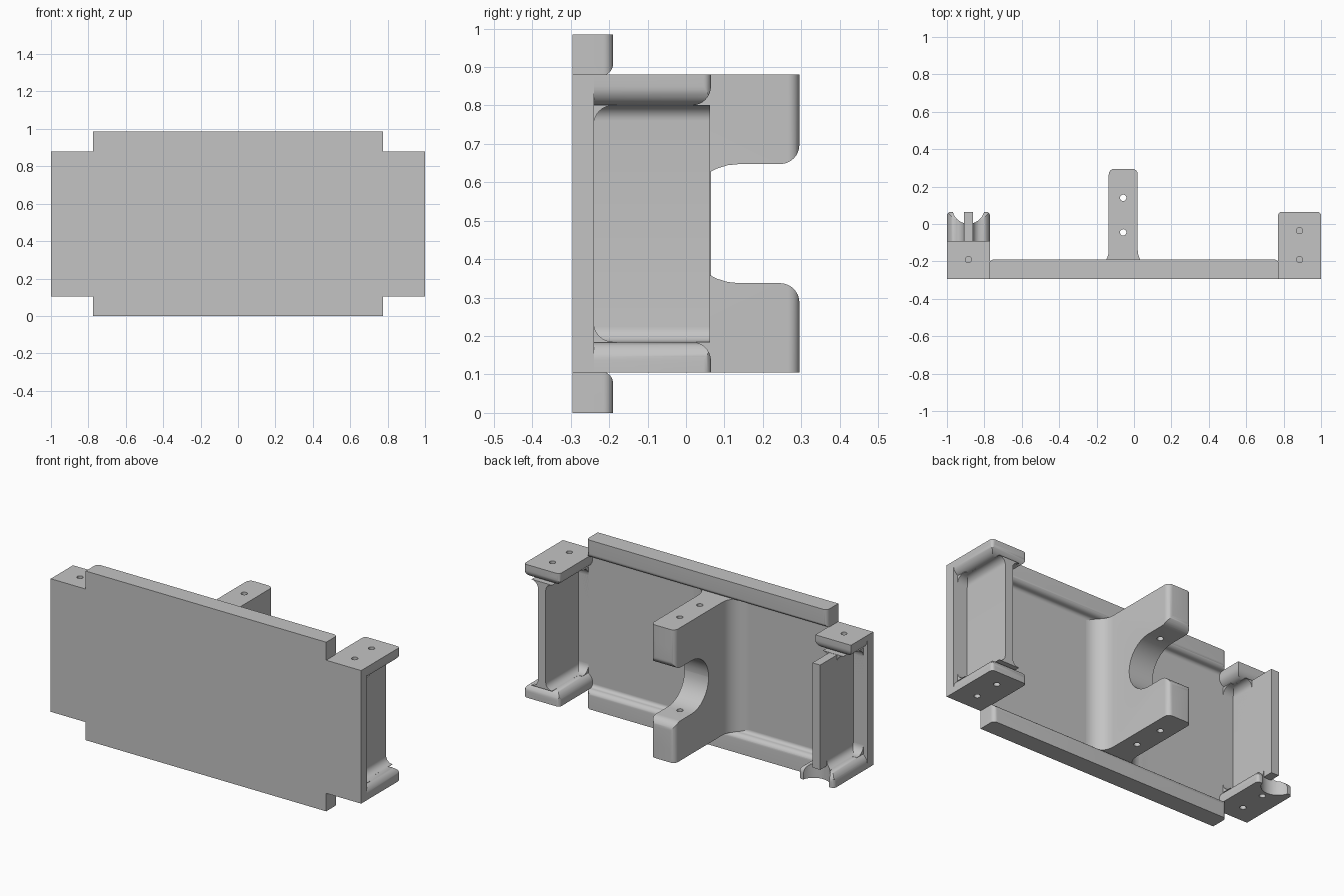
import bpy, bmesh, math
from mathutils import Vector

if "Cube" in bpy.data.objects:
    bpy.data.objects.remove(bpy.data.objects["Cube"])

MID = 0.4925          # mid height, the part is symmetric about it
FRONT, SKIN = -0.295, -0.24
END_X, CX = 0.775, 0.885

grey = bpy.data.materials.new("plain grey")
grey.use_nodes = True
grey.diffuse_color = (0.55, 0.55, 0.55, 1)
grey.node_tree.nodes["Principled BSDF"].inputs["Base Color"].default_value = (0.55, 0.55, 0.55, 1)


def rounded(corners, steps=8):
    """Outline from right-angled corners (u, v) or (u, v, radius)."""
    out = []
    for i, c in enumerate(corners):
        p = Vector(c[:2])
        if len(c) < 3:
            out.append(p)
            continue
        back = (Vector(corners[i - 1][:2]) - p).normalized()
        ahead = (Vector(corners[(i + 1) % len(corners)][:2]) - p).normalized()
        r = c[2]
        centre = p + r * (back + ahead)
        for k in range(steps + 1):
            a = math.pi / 2 * k / steps
            out.append(centre - r * (math.cos(a) * ahead + math.sin(a) * back))
    return out


def prism(name, axis, corners, lo, hi):
    """Extrude an outline along one axis."""
    place = {"x": lambda u, v, w: (w, u, v),
             "y": lambda u, v, w: (u, w, v),
             "z": lambda u, v, w: (u, v, w)}[axis]
    pts = rounded(corners)
    bm = bmesh.new()
    a = [bm.verts.new(place(p.x, p.y, lo)) for p in pts]
    b = [bm.verts.new(place(p.x, p.y, hi)) for p in pts]
    bm.faces.new(a)
    bm.faces.new(b)
    n = len(pts)
    for i in range(n):
        j = (i + 1) % n
        bm.faces.new((a[i], a[j], b[j], b[i]))
    bmesh.ops.recalc_face_normals(bm, faces=bm.faces)
    mesh = bpy.data.meshes.new(name)
    bm.to_mesh(mesh)
    bm.free()
    mesh.materials.append(grey)
    obj = bpy.data.objects.new(name, mesh)
    bpy.context.collection.objects.link(obj)
    return obj


def box(name, x0, x1, y0, y1, z0, z1):
    return prism(name, "z", [(x0, y0), (x1, y0), (x1, y1), (x0, y1)], z0, z1)


def rod(x, y, r, z0, z1):
    ring = [(x + r * math.cos(math.tau * k / 32), y + r * math.sin(math.tau * k / 32)) for k in range(32)]
    return prism("cutter", "z", ring, z0, z1)


def combine(obj, tool, operation):
    """Apply a boolean and drop the tool."""
    mod = obj.modifiers.new("cut", "BOOLEAN")
    mod.operation, mod.solver, mod.object = operation, "EXACT", tool
    bpy.context.view_layer.update()
    bpy.context.view_layer.objects.active = obj
    bpy.ops.object.modifier_apply(modifier=mod.name)
    bpy.data.objects.remove(tool)


def level(corners, s=1):
    """Turn heights measured from the middle into real heights."""
    return [(c[0], MID + s * c[1], *c[2:]) for c in corners]


parts = []

# Front plate with stepped corners
steps = [(1, -0.3875), (1, 0.3875), (END_X, 0.3875), (END_X, MID)]
outline = steps + [(-x, z) for x, z in reversed(steps)]
outline += [(-END_X, -MID), (-END_X, -0.3875), (-1, -0.3875)]
outline = [(-1, 0.3875), (-1, -0.3875), (-END_X, -0.3875), (-END_X, -MID),
           (END_X, -MID), (END_X, -0.3875)] + outline[:6]
parts.append(prism("front_plate", "y", level(outline), FRONT, SKIN))

# Top and bottom rails, rounded inside and filleted to the plate
for s, name in ((1, "top_rail"), (-1, "bottom_rail")):
    section = [(FRONT, MID), (-0.19, MID), (-0.19, 0.385, 0.03), (SKIN, 0.385, 0.02),
               (SKIN, 0.36), (FRONT + 0.02, 0.36), (FRONT + 0.02, 0.4), (FRONT, 0.4)]
    rail = prism(name, "x", level(section, s), -END_X, END_X)
    plan = prism("cutter", "z", [(-END_X, -0.4), (END_X, -0.4), (END_X, -0.19, 0.025),
                                 (-END_X, -0.19, 0.025)], -1, 2)
    combine(rail, plan, "INTERSECT")
    parts.append(rail)

# Centre rib with a rounded throat and two arms
plan = [(-0.3, -0.27), (0.18, -0.27), (0.18, SKIN), (0.02, SKIN, 0.1), (0.02, 0.295, 0.03),
        (-0.135, 0.295, 0.03), (-0.135, SKIN, 0.1), (-0.3, SKIN)]
side = [(-0.28, -0.3875), (0.295, -0.3875), (0.295, -0.155, 0.05), (-0.015, -0.155, 0.154),
        (-0.015, 0.155, 0.154), (0.295, 0.155, 0.05), (0.295, 0.3875), (-0.28, 0.3875)]
rib = prism("centre_rib", "x", level(side), -0.5, 0.5)
combine(rib, prism("cutter", "z", plan, -1, 2), "INTERSECT")
for y in (0.14, -0.045):
    combine(rib, rod(-0.058, y, 0.017, -1, 2), "DIFFERENCE")
parts.append(rib)

# End brackets: two flanges and a filleted web each
for side_sign, label in ((1, "left"), (-1, "right")):
    cx = side_sign * CX
    x0, x1 = cx - 0.115, cx + 0.115
    for s, where in ((1, "top"), (-1, "bottom")):
        short = side_sign < 0 and s > 0
        end = -0.09 if short else 0.065
        corner = () if short else (0.02,)
        flange = prism(f"{label}_{where}_flange", "y",
                       level([(x0, 0.3875), (x1, 0.3875), (x1, 0.3075, 0.05), (x0, 0.3075, 0.05)], s),
                       FRONT, end)
        profile = [(-0.4, 0.3875), (end, 0.3875), (end, 0.3075, 0.05), (-0.4, 0.3075)]
        combine(flange, prism("cutter", "x", level(profile, s), -2, 2), "INTERSECT")
        if corner:
            plan = [(x0, -0.4), (x1, -0.4), (x1, end, *corner), (x0, end, *corner)]
            combine(flange, prism("cutter", "z", plan, -1, 2), "INTERSECT")
        # Bolt holes
        for y in (-0.19,) if short else (-0.19, -0.035):
            z = sorted((MID + s * 0.4, MID + s * 0.315))
            combine(flange, rod(cx, y, 0.017, *z), "DIFFERENCE")
        # Round notch in the open end
        if side_sign < 0 and s < 0:
            combine(flange, rod(cx, 0.088, 0.087, 0, 0.3), "DIFFERENCE")
        parts.append(flange)

    half = [(0.066, -0.309), (0.066, -0.3075), (0.025, -0.3075, 0.04),
            (0.025, 0.3075, 0.04), (0.066, 0.3075), (0.066, 0.309)]
    section = [(cx + c[0], *c[1:]) for c in half] + [(cx - c[0], *c[1:]) for c in reversed(half)]
    web = prism(f"{label}_web", "y", level(section), -0.28, 0.063)
    if side_sign < 0:
        combine(web, rod(cx, 0.088, 0.087, 0, 0.3), "DIFFERENCE")
        combine(web, box("cutter", -1.1, -0.7, -0.09, 0.2, 0.7, 0.9), "DIFFERENCE")
        parts.append(box("right_web_tongue", cx - 0.025, cx + 0.025, -0.2, 0.065, 0.19, 0.8))
    parts.append(web)

    # Fillets where the plate meets the flanges
    corner = [(-0.27, -0.309), (-0.18, -0.309), (-0.18, -0.3075), (SKIN, -0.3075, 0.05),
              (SKIN, 0.3075, 0.05), (-0.18, 0.3075), (-0.18, 0.309), (-0.27, 0.309)]
    parts.append(prism(f"{label}_plate_fillet", "x", level(corner), cx - 0.09, cx + 0.09))

# Smooth rounded surfaces, keep hard edges
bpy.ops.object.select_all(action="DESELECT")
for obj in parts:
    obj.select_set(True)
bpy.context.view_layer.objects.active = parts[0]
bpy.ops.object.shade_smooth_by_angle(angle=math.radians(30))
